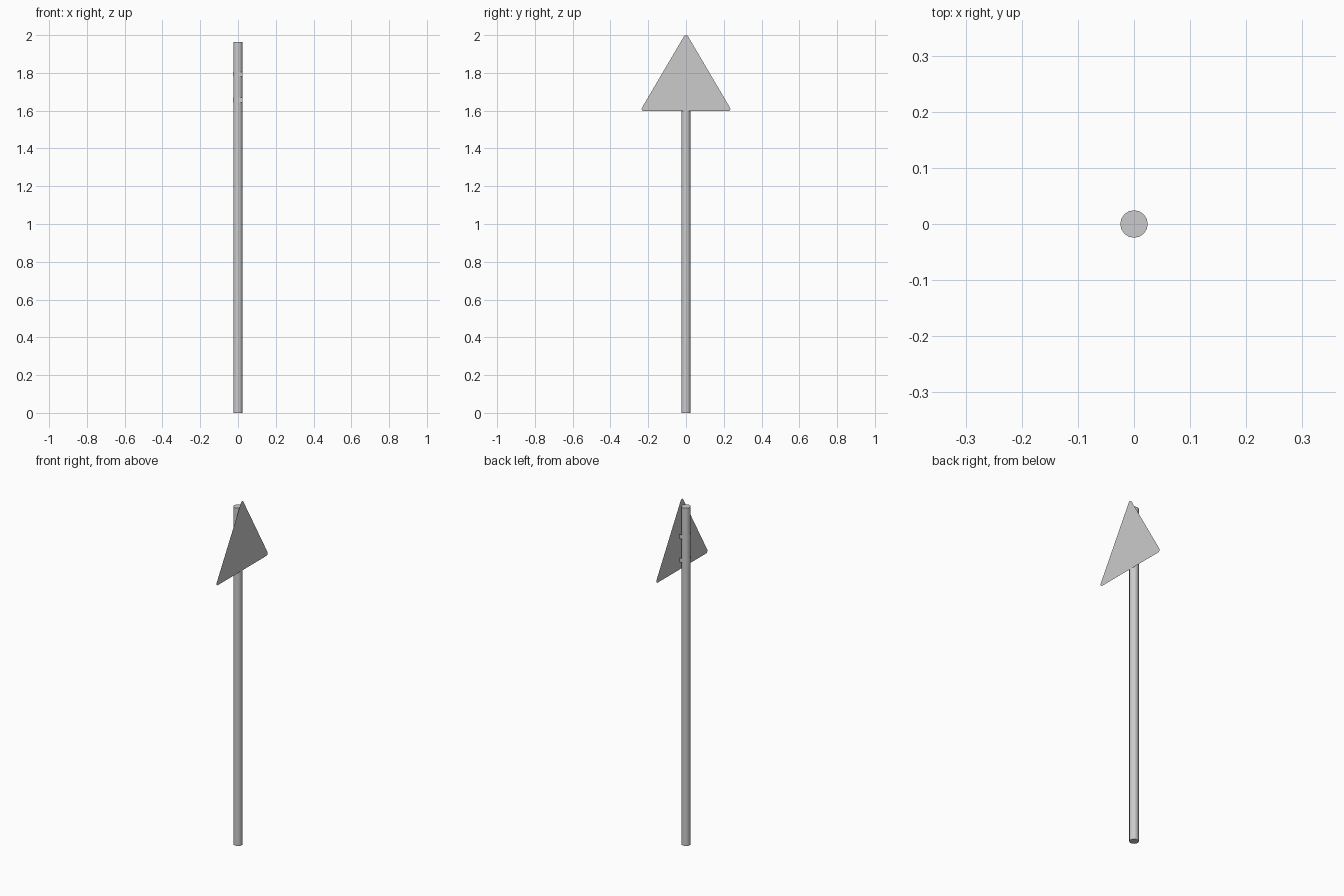
import bpy, bmesh, math
from math import sin, cos, pi

if "Cube" in bpy.data.objects:
    bpy.data.objects.remove(bpy.data.objects["Cube"])


def make(name, verts, faces, smooth=False):
    mesh = bpy.data.meshes.new(name)
    mesh.from_pydata(verts, [], faces)
    ob = bpy.data.objects.new(name, mesh)
    bpy.context.collection.objects.link(ob)
    if smooth:
        bpy.context.view_layer.objects.active = ob
        ob.select_set(True)
        bpy.ops.object.shade_smooth_by_angle(angle=math.radians(35))
        ob.select_set(False)
    return ob


# Round post
bpy.ops.mesh.primitive_cylinder_add(vertices=16, radius=0.0245, depth=1.963,
                                    location=(0, 0, 0.9815))
post = bpy.context.object
post.name = "post"
bpy.ops.object.shade_smooth_by_angle(angle=math.radians(35))
post.select_set(False)

# Thin triangular sign plate with rounded corners, facing +x
PLATE_X, R, STEPS = 0.0265, 0.012, 5
HALF, BOTTOM, TOP = 0.235, 1.597, 2.0
corners = [(HALF - R, BOTTOM + R, -90), (0, TOP - R, 30), (-HALF + R, BOTTOM + R, 150)]
outline = []
for y, z, start in corners:
    for i in range(STEPS + 1):
        a = math.radians(start + 120 * i / STEPS)
        outline.append((PLATE_X, y + R * cos(a), z + R * sin(a)))
make("sign_plate", outline, [list(range(len(outline)))])

# Clamp straps: flat wings behind the plate, looped around the back of the post
BAND, WING_X, WING_Y, HEIGHT = 0.0272, 0.0225, 0.095, 0.025


def strap(name, z):
    path = [(WING_X, -WING_Y), (WING_X, -BAND)]
    path += [(-BAND * sin(pi * i / 10), -BAND * cos(pi * i / 10)) for i in range(11)]
    path += [(WING_X, BAND), (WING_X, WING_Y)]
    n = len(path)
    verts = [(x, y, z + s * HEIGHT / 2) for s in (-1, 1) for x, y in path]
    faces = [(i, i + n, i + n + 1, i + 1) for i in range(n - 1)]
    make(name, verts, faces, smooth=True)


strap("upper_strap", 1.793)
strap("lower_strap", 1.656)
